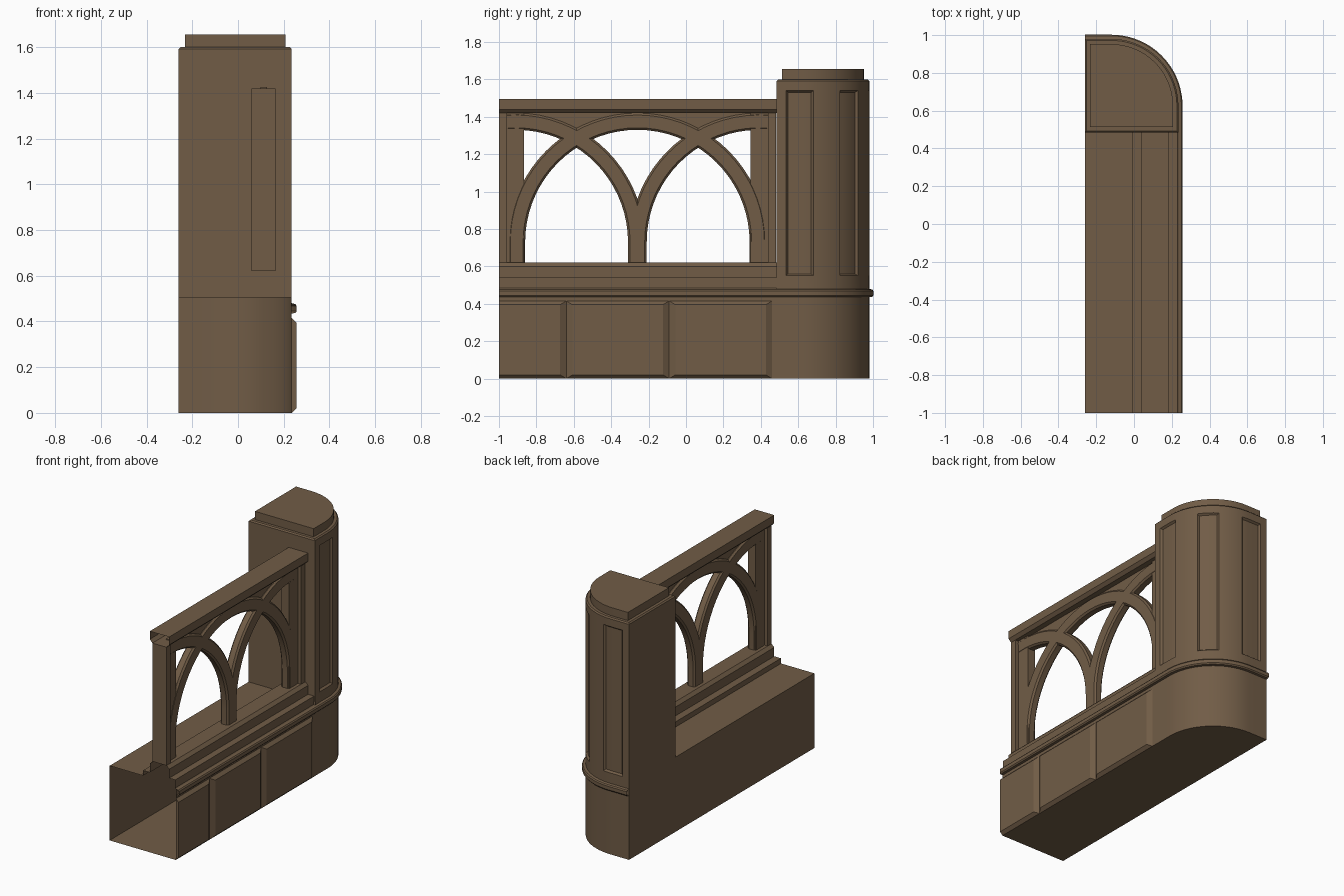
import bpy, bmesh, math

if "Cube" in bpy.data.objects:
    bpy.data.objects.remove(bpy.data.objects["Cube"])

wood = bpy.data.materials.new("brown_wood")
wood.diffuse_color = (0.165, 0.108, 0.062, 1)
wood.use_nodes = True
wood.node_tree.nodes["Principled BSDF"].inputs["Base Color"].default_value = wood.diffuse_color
MID, XC = -0.26, 0.1125        # tracery centre along y, tracery plane in x


def finish(name, bm, smooth=True):
    bmesh.ops.recalc_face_normals(bm, faces=bm.faces)
    me = bpy.data.meshes.new(name)
    bm.to_mesh(me)
    bm.free()
    me.materials.append(wood)
    ob = bpy.data.objects.new(name, me)
    bpy.context.collection.objects.link(ob)
    if smooth:
        bpy.ops.object.select_all(action='DESELECT')
        ob.select_set(True)
        bpy.context.view_layer.objects.active = ob
        bpy.ops.object.shade_smooth_by_angle(angle=math.radians(25))
    return ob


def skin(rings, closed=True, caps=False):
    """Join rings of points with quads; optional end caps."""
    bm = bmesh.new()
    vs = [[bm.verts.new(p) for p in r] for r in rings]
    n = len(vs[0])
    for a, b in zip(vs, vs[1:]):
        for i in range(n if closed else n - 1):
            j = (i + 1) % n
            bm.faces.new((a[i], a[j], b[j], b[i]))
    if caps:
        bm.faces.new(vs[0])
        bm.faces.new(vs[-1])
    return bm


def box(name, x, y, z):
    ring = lambda h: [(x[0], y[0], h), (x[1], y[0], h), (x[1], y[1], h), (x[0], y[1], h)]
    return finish(name, skin([ring(z[0]), ring(z[1])], caps=True), False)


def along_y(name, profile, y0, y1):
    """Open-ended moulding."""
    return finish(name, skin([[(x, y, z) for x, z in profile] for y in (y0, y1)]), False)


# quarter-round tower outline, inset by d
ANGLES = [0, 4.5, 9, 14, 19, 24, 29, 34, 39.5, 45,
          50.5, 56, 61, 66, 71, 76, 81, 85.5, 90]


def outline(d, y_start=0.485):
    r, cx, cy = 0.355 - d, -0.12, 0.625
    pts = [(0.235 - d, y_start + d), (0.235 - d, 0.535)]
    pts += [(cx + r * math.cos(math.radians(a)), cy + r * math.sin(math.radians(a))) for a in ANGLES]
    return pts + [(-0.21, 0.98 - d), (-0.26 + d, 0.98 - d)]


# plinth and sill, open at the near end
along_y("plinth_and_sill", [
    (-.26, 0), (.235, 0), (.235, .48), (.23, .485), (.23, .54), (.185, .54), (.185, .60),
    (.165, .62), (.06, .62), (.04, .60), (.04, .54), (-.01, .54), (-.01, .505), (-.26, .505)],
    -1, .485)

# top rail
along_y("top_rail", [(.04, 1.495), (.185, 1.495), (.185, 1.44), (.165, 1.42),
                     (.06, 1.42), (.04, 1.44)], -1, .485)

# tower with stepped cap
rows = [(0, 0), (0, .505), (0, .55), (0, 1.54), (0, 1.592), (.008, 1.6),
        (.028, 1.6), (.028, 1.655)]
rings = [[(x, y, z) for x, y in outline(d) + [(-.26 + d, .485 + d)]] for d, z in rows]
tower = skin(rings, caps=True)
bmesh.ops.recalc_face_normals(tower, faces=tower.faces)
tower.faces.ensure_lookup_table()
# recessed panels: outline segments 1-3, 9-12 and 18-20 of the tall row
n = len(rings[0])
panels = [[tower.faces[2 * n + i] for i in seg]
          for seg in (range(1, 4), range(9, 13), range(18, 21))]
# opening towards the hollow plinth
hole = tower.faces[n - 1]
for p in panels:
    bmesh.ops.inset_region(tower, faces=p, thickness=.01, depth=-.013, use_even_offset=True)
bmesh.ops.delete(tower, geom=[hole], context='FACES')
finish("tower", tower)

# string course running along the wall and round the tower
trim = []
for d, z in [(0, .435), (-.016, .437), (-.022, .445), (-.022, .468), (-.016, .476), (0, .48)]:
    pts = outline(d, -1 - d)
    pts[-1] = (-.26, pts[-1][1])
    trim.append([(x, y, z) for x, y in pts])
finish("string_course", skin(trim, closed=False))

# chamfered facing blocks
for i, (y0, y1) in enumerate([(-1, -.64), (-.64, -.09), (-.09, .46)]):
    a = 0 if i == 0 else .033
    face = lambda x, l, r, c: [(x, y0 + l, c), (x, y1 - r, c),
                               (x, y1 - r, .415 - c), (x, y0 + l, .415 - c)]
    bm = skin([face(.235, 0, 0, 0), face(.255, a, .033, .02)])
    bm.verts.ensure_lookup_table()
    bm.faces.new(bm.verts[4:8])
    finish("facing_block_%d" % (i + 1), bm, False)

# tracery bars: chamfered section swept along (u, z, normal_u, normal_z)
W, H, C = .045, .03, .011
SECTION = [(-W, -H + C), (-W + C, -H), (W - C, -H), (W, -H + C),
           (W, H - C), (W - C, H), (-W + C, H), (-W, H - C)]
R, SPRING = .645, .73


def bar(name, path, s):
    rings = [[(XC + x, MID + s * (u + o * nu), z + o * nz) for o, x in SECTION]
             for u, z, nu, nz in path]
    finish(name, skin(rings, caps=True))


def arc(cu, a1, steps):
    pts = []
    for i in range(steps + 1):
        a = math.radians(a1 * i / steps)
        pts.append((cu + R * math.cos(a), SPRING + R * math.sin(a), math.cos(a), math.sin(a)))
    return [(cu + R, .62, 1, 0)] + pts


bar("great_arch", arc(0, 180, 36) + [(-R, .62, -1, 0)], 1)

RO = .67
for s, side in ((1, "near"), (-1, "far")):
    bar("half_arch_" + side, arc(-.65, 94, 19), s)
    # end post and the slimmer jamb beside it
    ys = lambda a, b: sorted((MID + s * a, MID + s * b))
    box("end_post_" + side, (.06, .165), ys(-.74, -.698), (.62, 1.42))
    box("jamb_" + side, (XC - .028, XC + .028), ys(-.70, -.605), (.62, 1.42))
    # thin web filling the gap between the arches and the rail
    top, low = [], []
    for i in range(25):
        u = -.65 + .65 * i / 24
        z = SPRING + max(math.sqrt(max(RO**2 - u**2, 0)),
                         math.sqrt(max(RO**2 - (u + .65)**2, 0)))
        top.append((u, 1.425))
        low.append((u, z))
    poly = top + low[::-1]
    finish("spandrel_" + side, skin([[(XC + x, MID + s * u, z) for u, z in poly]
                                     for x in (-.015, .015)], caps=True), False)
